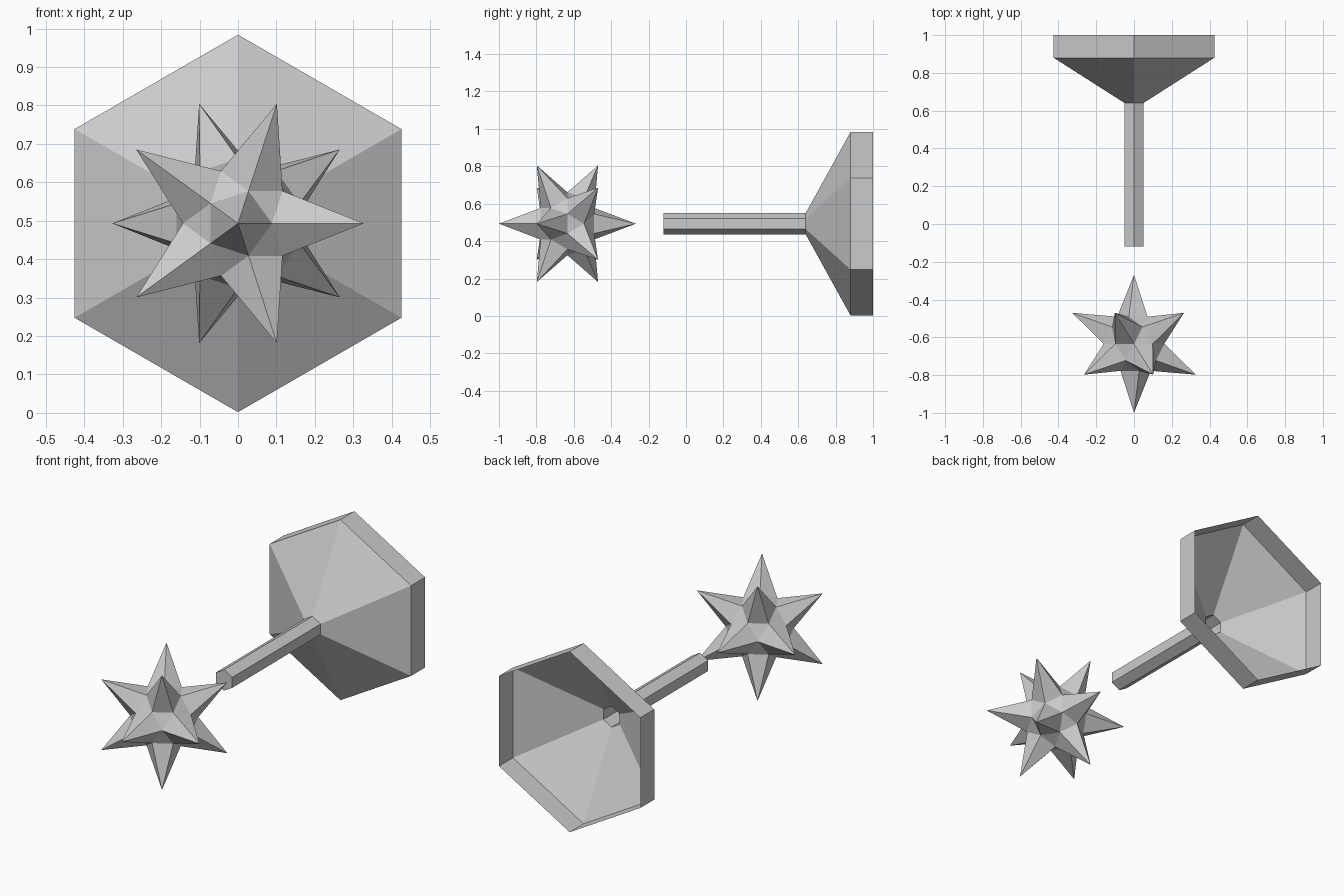
import bpy, bmesh, math
from mathutils import Vector, Matrix

if "Cube" in bpy.data.objects:
    bpy.data.objects.remove(bpy.data.objects["Cube"])

CZ = 0.493  # height of the shared axis
# points local +z along the world +y axis
TO_Y = Matrix(((1, 0, 0), (0, 0, 1), (0, -1, 0))).to_4x4()


def finish(name, bm, y):
    bm.transform(Matrix.Translation((0, y, CZ)) @ TO_Y)
    bm.normal_update()
    mesh = bpy.data.meshes.new(name)
    bm.to_mesh(mesh)
    bm.free()
    obj = bpy.data.objects.new(name, mesh)
    bpy.context.collection.objects.link(obj)
    return obj


def hex_sleeve(name, profile, cap=False):
    """Six-sided shell through (radius, y) profile points, open at the back."""
    bm = bmesh.new()
    rings = [[bm.verts.new((r * math.sin(i * math.pi / 3),
                            r * math.cos(i * math.pi / 3), y))
              for i in range(6)] for r, y in profile]
    for a, b in zip(rings, rings[1:]):
        for i in range(6):
            j = (i + 1) % 6
            bm.faces.new((a[i], b[i], b[j], a[j]))
    if cap:
        bm.faces.new(rings[0])
    return finish(name, bm, 0)


# Spiked head: 12 five-sided spikes on an icosidodecahedron
def spiked_head(core, tip, y):
    h = 1 / math.sqrt(5)
    dirs = [Vector((0, 0, -1)), Vector((0, 0, 1))]
    for i in range(5):
        a = i * math.radians(72)
        v = Vector((2 * h * math.cos(a), 2 * h * math.sin(a), -h))
        dirs += [v, -v]
    near = lambda a, b: 0.3 < a.dot(b) < 0.6
    bm = bmesh.new()
    tips = [bm.verts.new(d * tip) for d in dirs]
    mid = {}
    for i in range(12):
        for j in range(i):
            if near(dirs[i], dirs[j]):
                mid[frozenset((i, j))] = bm.verts.new((dirs[i] + dirs[j]) * core / 2)
    for i in range(12):
        for j in range(12):
            for k in range(j):
                if near(dirs[i], dirs[j]) and near(dirs[i], dirs[k]) and near(dirs[j], dirs[k]):
                    p, q = mid[frozenset((i, j))], mid[frozenset((i, k))]
                    bm.faces.new((tips[i], p, q))
                    if j < i:  # flat triangle between three spikes
                        bm.faces.new((p, q, mid[frozenset((j, k))]))
    bmesh.ops.recalc_face_normals(bm, faces=bm.faces)
    return finish("spiked_head", bm, y)


spiked_head(0.198, 0.366, -0.634)

# Hexagonal handle, front end closed
hex_sleeve("handle", [(0.057, -0.12), (0.057, 0.64)], cap=True)

# Flared hollow cup with straight rim
hex_sleeve("flared_cup", [(0.057, 0.64), (0.491, 0.88), (0.491, 1.0)])
